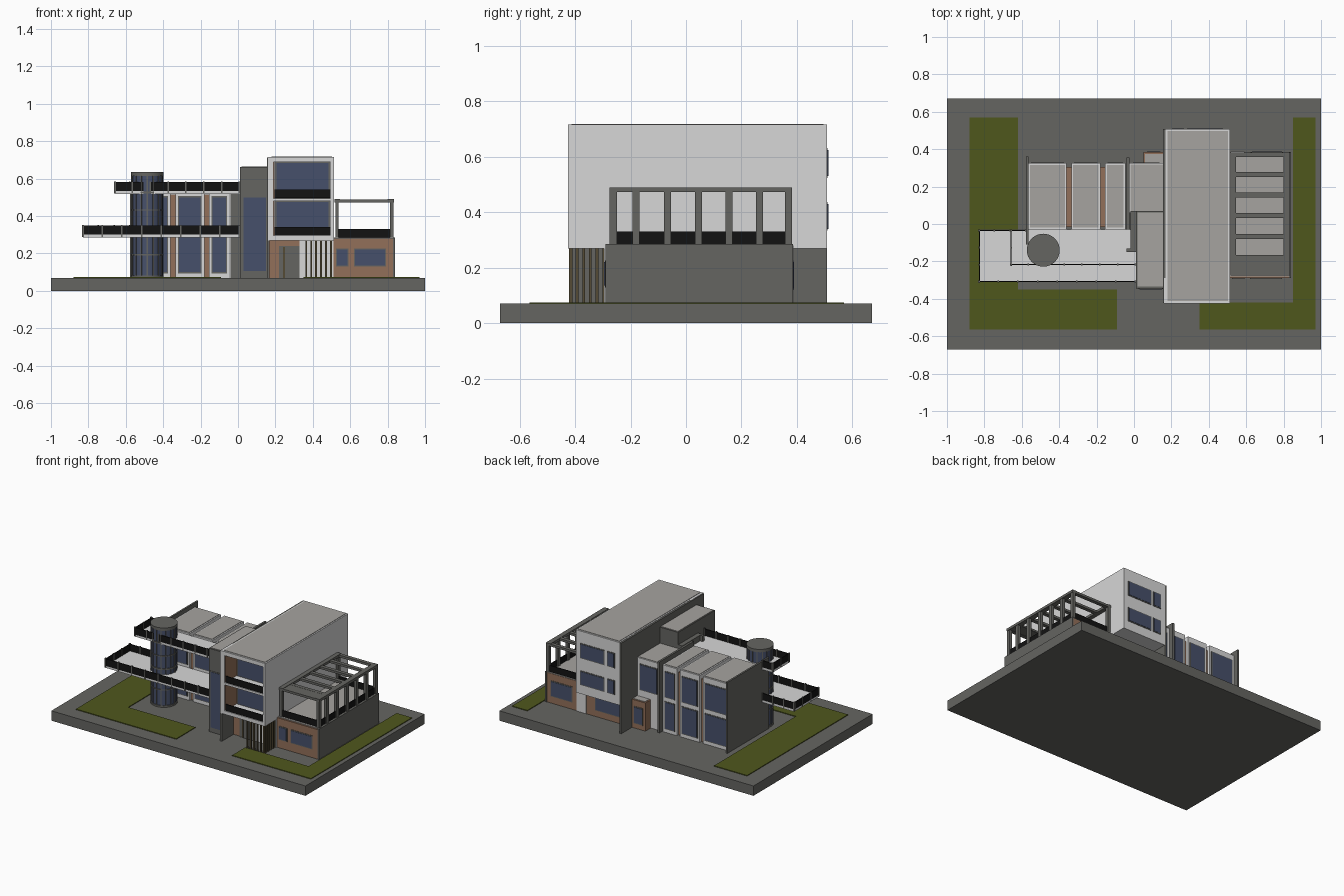
import bpy, bmesh, math
from mathutils import Matrix


def mat(name, rgb):
    m = bpy.data.materials.new(name)
    m.diffuse_color = (*rgb, 1)
    return m


GREY = mat("dark grey concrete", (0.13, 0.13, 0.12))
WHITE = mat("white render", (0.68, 0.68, 0.68))
ROOF = mat("light grey roofing", (0.38, 0.37, 0.35))
LAWN = mat("grass green", (0.078, 0.095, 0.012))
BRICK = mat("brown brick", (0.29, 0.16, 0.10))
GLASS = mat("blue glass", (0.062, 0.08, 0.145))
BLACK = mat("black railing", (0.006, 0.006, 0.006))
WOOD = mat("dark wood", (0.09, 0.07, 0.035))


def finish(name, bm, m):
    me = bpy.data.meshes.new(name)
    bm.to_mesh(me)
    bm.free()
    me.materials.append(m)
    ob = bpy.data.objects.new(name, me)
    bpy.context.collection.objects.link(ob)
    return ob


def box(name, x0, x1, y0, y1, z0, z1, m):
    bm = bmesh.new()
    M = Matrix.Translation(((x0 + x1) / 2, (y0 + y1) / 2, (z0 + z1) / 2))
    M = M @ Matrix.Diagonal((x1 - x0, y1 - y0, z1 - z0, 1))
    bmesh.ops.create_cube(bm, size=1, matrix=M)
    return finish(name, bm, m)


def cyl(name, x, y, r, z0, z1, m, n=32):
    bm = bmesh.new()
    bmesh.ops.create_cone(bm, cap_ends=True, segments=n, radius1=r, radius2=r,
                          depth=z1 - z0, matrix=Matrix.Translation((x, y, (z0 + z1) / 2)))
    ob = finish(name, bm, m)
    for p in ob.data.polygons:
        p.use_smooth = abs(p.normal.z) < 0.5
    return ob


def window(name, x0, x1, z0, z1, y, side):
    """Framed window plate on a wall facing -y (side=-1) or +y (side=1)."""
    a, b = sorted((y, y + side * 0.003))
    box(name + "_frame", x0 - 0.006, x1 + 0.006, a, b, z0 - 0.006, z1 + 0.006, GREY)
    a, b = sorted((y, y + side * 0.005))
    box(name + "_glass", x0, x1, a, b, z0, z1, GLASS)


def railing(name, x0, x1, y0, y1, z, h=0.05):
    """Thin black panel with small posts along its longer direction."""
    t = 0.003
    box(name, x0 - t, x1 + t, y0 - t, y1 + t, z, z + h, BLACK)
    n = max(1, round(max(x1 - x0, y1 - y0) / 0.1))
    for i in range(n + 1):
        x, y = x0 + (x1 - x0) * i / n, y0 + (y1 - y0) * i / n
        box(name + "_post", x - 0.004, x + 0.004, y - 0.005, y + 0.005, z - 0.01, z + h + 0.004, GREY)


# Ground plinth and lawns
G = 0.07
box("plinth", -1, 1, -0.67, 0.67, 0, G, GREY)
box("lawn_left", -0.88, -0.62, -0.35, 0.57, G, 0.075, LAWN)
box("lawn_front_left", -0.88, -0.09, -0.565, -0.35, G, 0.075, LAWN)
box("lawn_right", 0.85, 0.97, -0.42, 0.57, G, 0.075, LAWN)
box("lawn_front_right", 0.35, 0.97, -0.565, -0.42, G, 0.075, LAWN)

# Left wing: white window modules separated by recessed brick strips
for x0, x1 in ((-0.565, -0.36), (-0.335, -0.18), (-0.155, -0.045)):
    box("wing_module", x0, x1, -0.03, 0.325, G, 0.545, WHITE)
    box("wing_roof", x0 + 0.01, x1 - 0.01, -0.02, 0.315, 0.545, 0.548, ROOF)
    for z0, z1 in ((0.10, 0.285), (0.325, 0.50)):
        window("wing_window_front", x0 + 0.02, x1 - 0.02, z0, z1, -0.03, -1)
        window("wing_window_back", x0 + 0.02, x1 - 0.02, z0, z1, 0.325, 1)
for x0, x1 in ((-0.36, -0.335), (-0.18, -0.155)):
    box("brick_strip", x0, x1, -0.015, 0.305, G, 0.515, BRICK)
box("wing_end_wall", -0.578, -0.565, -0.11, 0.36, G, 0.575, GREY)
box("wing_inner_wall", -0.04, -0.025, -0.03, 0.355, G, 0.575, GREY)
box("link_block", -0.025, 0.16, 0.06, 0.325, G, 0.545, WHITE)
box("link_roof", -0.018, 0.155, 0.07, 0.317, 0.545, 0.548, ROOF)
window("link_window", 0.0, 0.13, 0.325, 0.50, 0.325, 1)
box("stair_side_wall", -0.02, 0.012, -0.13, 0.07, G, 0.575, GREY)
box("stair_side_front", -0.04, 0.012, -0.15, -0.13, G, 0.575, GREY)
box("back_porch", 0.05, 0.16, 0.325, 0.385, G, 0.27, BRICK)
box("back_porch_roof", 0.06, 0.155, 0.325, 0.375, 0.27, 0.273, ROOF)
window("back_porch_window", 0.075, 0.135, 0.11, 0.22, 0.385, 1)

# Balconies of the left wing
for name, x0, y0, z in (("lower_balcony", -0.83, -0.31, 0.285), ("upper_balcony", -0.66, -0.22, 0.518)):
    box(name + "_slab", x0, 0.012, y0, -0.03, z, z + 0.016, WHITE)
    railing(name + "_rail_front", x0, 0.008, y0 + 0.003, y0 + 0.003, z + 0.014)
    railing(name + "_rail_side", x0 + 0.003, x0 + 0.003, y0, -0.034, z + 0.014)
    railing(name + "_rail_back", x0, -0.578, -0.034, -0.034, z + 0.014)

# Round glass stair tower
CX, CY, R = -0.485, -0.14, 0.083
cyl("round_tower_glass", CX, CY, R, G, 0.63, GLASS)
for z0, z1 in ((G, 0.082), (0.19, 0.196), (0.335, 0.345), (0.43, 0.436), (0.52, 0.53), (0.615, 0.635)):
    cyl("round_tower_ring", CX, CY, R + 0.005, z0, z1, GREY)
for i in range(16):
    a = 2 * math.pi * i / 16
    m = box("round_tower_mullion", -0.004, 0.004, -0.003, 0.003, G, 0.625, GREY)
    m.location = (CX + R * math.cos(a), CY + R * math.sin(a), 0)
    m.rotation_euler.z = a

# Dark entrance block with tall window
box("dark_block", 0.012, 0.16, -0.345, 0.07, G, 0.662, GREY)
box("dark_block_roof", 0.02, 0.155, -0.335, 0.062, 0.662, 0.665, ROOF)
window("dark_block_window", 0.03, 0.15, 0.105, 0.50, -0.345, -1)

# Main tower: dark full-height side wall, white body with recessed balconies
F, B, W = -0.425, 0.508, -0.29
box("tower_left_wall", 0.155, 0.168, F + 0.003, B, G, 0.714, GREY)
box("tower_body", 0.168, 0.512, W, B, 0.27, 0.716, WHITE)
box("tower_roof", 0.178, 0.502, F + 0.012, B - 0.012, 0.716, 0.719, ROOF)
box("tower_right_cheek", 0.495, 0.512, F, W, 0.27, 0.716, WHITE)
box("tower_left_cheek", 0.16, 0.19, F, W, 0.27, 0.716, WHITE)
box("tower_inner_brick", 0.19, 0.194, F + 0.01, W, 0.295, 0.688, BRICK)
for z0, z1 in ((0.27, 0.295), (0.48, 0.495), (0.688, 0.716)):
    box("tower_floor_slab", 0.19, 0.495, F, W, z0, z1, WHITE)
for z0, z1 in ((0.30, 0.475), (0.50, 0.683)):
    window("tower_front_window", 0.205, 0.485, z0, z1, W, -1)
    box("tower_rail", 0.195, 0.495, F + 0.004, F + 0.01, z0 - 0.004, z0 + 0.042, BLACK)
for z0, z1 in ((0.34, 0.43), (0.53, 0.625)):
    window("tower_back_window_wide", 0.29, 0.47, z0, z1, B, 1)
    window("tower_back_window_small", 0.21, 0.26, z0, z1, B, 1)

# Ground floor under the tower with door and timber slats
box("ground_floor", 0.168, 0.512, W, 0.385, G, 0.27, BRICK)
box("entrance_white_panel", 0.33, 0.51, W - 0.006, W, G, 0.27, WHITE)
box("door_frame", 0.22, 0.33, W - 0.006, W, G, 0.24, GREY)
box("door_jamb", 0.24, 0.25, W - 0.009, W, G, 0.235, WOOD)
box("door_panel", 0.26, 0.322, W - 0.009, W, G, 0.235, GREY)
window("ground_back_window", 0.24, 0.44, 0.12, 0.22, 0.385, 1)
for i in range(6):
    x, y = 0.365 + i * 0.0265, F + 0.008 + i * 0.024
    box("front_slat", x - 0.005, x + 0.005, F + 0.005, F + 0.015, G, 0.27, WOOD)
    box("side_slat", 0.493, 0.503, y - 0.005, y + 0.005, G, 0.27, WOOD)

# Right wing with brick front and back and a roof deck
box("right_wing", 0.512, 0.828, W, 0.382, G, 0.28, BRICK)
box("right_wing_side_wall", 0.828, 0.84, W, 0.385, G, 0.285, GREY)
box("right_deck", 0.512, 0.828, W + 0.01, 0.38, 0.28, 0.285, ROOF)
window("right_front_window_small", 0.53, 0.585, 0.135, 0.22, W, -1)
window("right_front_window_wide", 0.625, 0.785, 0.135, 0.22, W, -1)
window("right_back_window", 0.63, 0.79, 0.125, 0.225, 0.382, 1)
box("back_white_panel", 0.515, 0.59, 0.382, 0.387, G, 0.28, WHITE)

# Pergola on the deck
ys = [-0.262, -0.18, -0.067, 0.045, 0.155, 0.265, 0.37]
for y in ys:
    box("pergola_beam", 0.535, 0.81, y - 0.013, y + 0.013, 0.472, 0.488, GREY)
    box("pergola_post_right", 0.812, 0.832, y - 0.013, y + 0.013, 0.285, 0.475, GREY)
for y in (ys[0], ys[-1]):
    box("pergola_post_left", 0.52, 0.537, y - 0.013, y + 0.013, 0.285, 0.475, GREY)
    box("deck_rail_end", 0.537, 0.812, y - 0.003, y + 0.003, 0.285, 0.33, BLACK)
box("pergola_rail_left", 0.515, 0.545, -0.275, 0.383, 0.472, 0.49, GREY)
box("pergola_rail_right", 0.80, 0.835, -0.275, 0.383, 0.472, 0.49, GREY)
box("pergola_front_cover", 0.535, 0.81, -0.27, -0.165, 0.474, 0.487, GREY)
box("deck_rail_side", 0.819, 0.825, -0.26, 0.37, 0.285, 0.33, BLACK)
